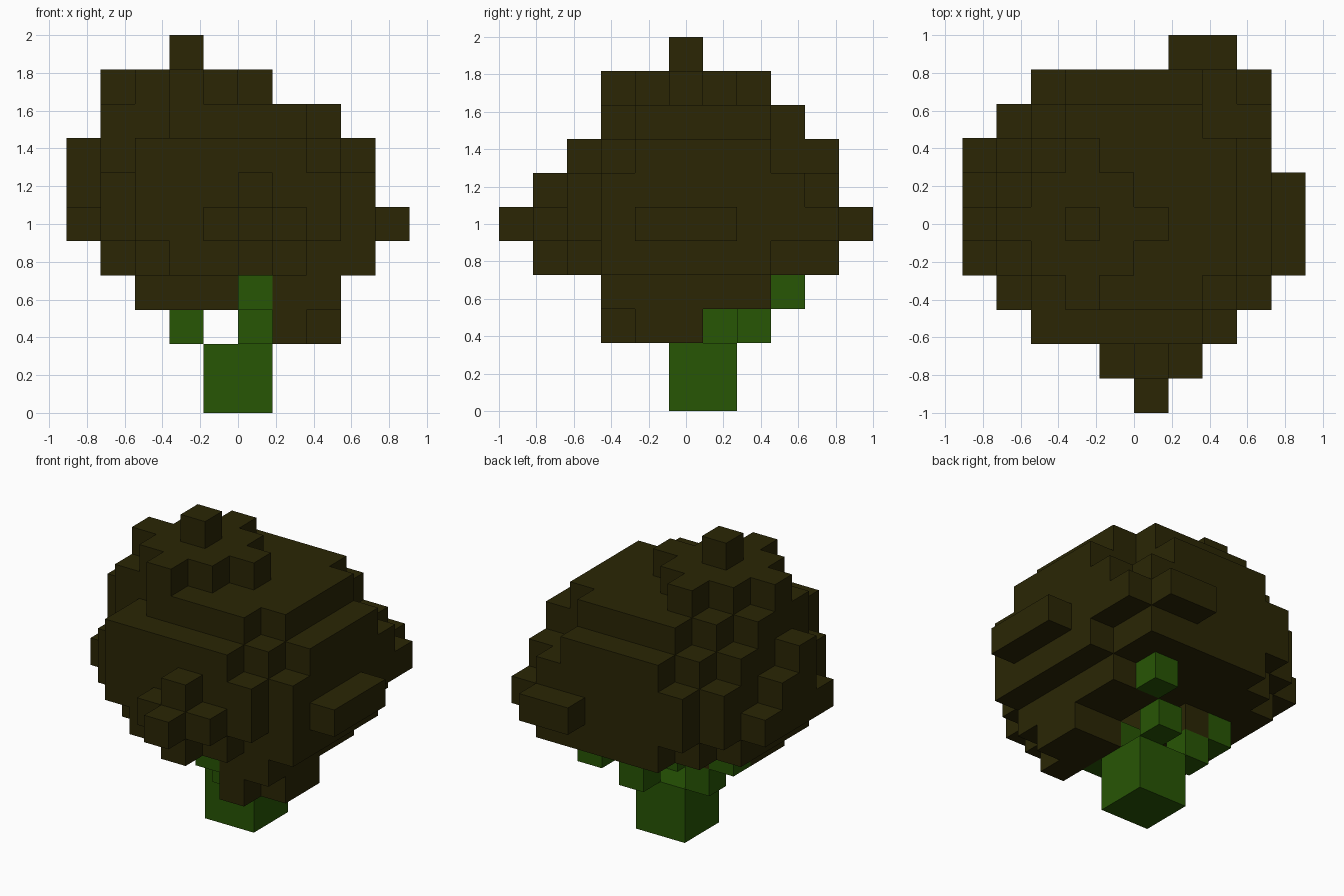
import bpy, bmesh
from mathutils import Vector

if "Cube" in bpy.data.objects:
    bpy.data.objects.remove(bpy.data.objects["Cube"])

U = 2 / 11                                   # block size
ORIGIN = Vector((-5 * U, -1.0, 0.0))


def material(name, rgb):
    m = bpy.data.materials.new(name)
    m.diffuse_color = (*rgb, 1)
    m.use_nodes = True
    m.node_tree.nodes["Principled BSDF"].inputs["Base Color"].default_value = m.diffuse_color
    return m


leaf_mat = material("dark_olive_leaf", (0.0235, 0.0195, 0.0015))
wood_mat = material("green_wood", (0.0205, 0.092, 0.0015))


def box(i0, i1, j0, j1, k0, k1):
    """Block cells in an inclusive range."""
    return {(i, j, k) for i in range(i0, i1 + 1)
            for j in range(j0, j1 + 1) for k in range(k0, k1 + 1)}


def layer(k, first_row, spans):
    """One canopy layer: an x span for each row from front to back."""
    cells = set()
    for n, (a, b) in enumerate(spans):
        cells |= box(a, b, first_row + n, first_row + n, k, k)
    return cells


def diamond(ci, cj, k, r):
    return {(i, j, k) for i in range(ci - r, ci + r + 1)
            for j in range(cj - r, cj + r + 1)
            if abs(i - ci) + abs(j - cj) <= r}


# Trunk and three stepped branches
trunk = box(4, 5, 5, 6, 0, 1)
branches = {(5, 5, 2), (5, 4, 2), (5, 3, 3),
            (5, 7, 2), (6, 8, 3),
            (3, 6, 2), (2, 6, 3)}

# Crown
crown = {(3, 5, 10)} | diamond(3, 5, 9, 2)
crown |= layer(8, 3, [(3, 6), (1, 7), (1, 7), (1, 7), (2, 7), (3, 6)])

# Wide middle of the canopy
middle = layer(7, 2, [(2, 6), (2, 7), (1, 8), (0, 8),
                      (1, 8), (1, 8), (2, 6), (3, 6)])
middle |= layer(6, 1, [(5, 5), (2, 7), (1, 8), (1, 8), (0, 8),
                       (0, 8), (1, 8), (1, 8), (2, 7)])
middle |= layer(5, 0, [(5, 5), (4, 6), (2, 7), (1, 8), (0, 9), (0, 9),
                       (0, 9), (0, 8), (1, 8), (2, 8), (6, 7)])
middle |= layer(4, 1, [(5, 5), (3, 6), (2, 8), (1, 8), (1, 8),
                       (1, 8), (1, 8), (2, 7), (3, 7)])

# Hanging lobes on both sides of the trunk
lobes = box(2, 4, 4, 5, 3, 3) | {(3, 6, 3)}
lobes |= box(6, 7, 3, 7, 3, 3)
lobes |= {(6, 3, 2)} | box(6, 7, 4, 5, 2, 2)

foliage = (crown | middle | lobes) - branches
solid = foliage | trunk | branches


def build(name, cells, mat):
    """Skin the exposed sides of a group of cells."""
    bm = bmesh.new()
    verts = {}

    def vert(p):
        if p not in verts:
            verts[p] = bm.verts.new(ORIGIN + Vector(p) * U)
        return verts[p]

    for c in sorted(cells):
        for axis in range(3):
            for side in (0, 1):
                near = list(c)
                near[axis] += 1 if side else -1
                if tuple(near) in solid:
                    continue
                b, d = (axis + 1) % 3, (axis + 2) % 3
                ring = []
                for s, t in ((0, 0), (1, 0), (1, 1), (0, 1)):
                    p = list(c)
                    p[axis] += side
                    p[b] += s
                    p[d] += t
                    ring.append(vert(tuple(p)))
                bm.faces.new(ring if side else ring[::-1])
    me = bpy.data.meshes.new(name)
    bm.to_mesh(me)
    bm.free()
    me.materials.append(mat)
    ob = bpy.data.objects.new(name, me)
    bpy.context.collection.objects.link(ob)


build("trunk", trunk, wood_mat)
build("branches", branches, wood_mat)
build("foliage", foliage, leaf_mat)
